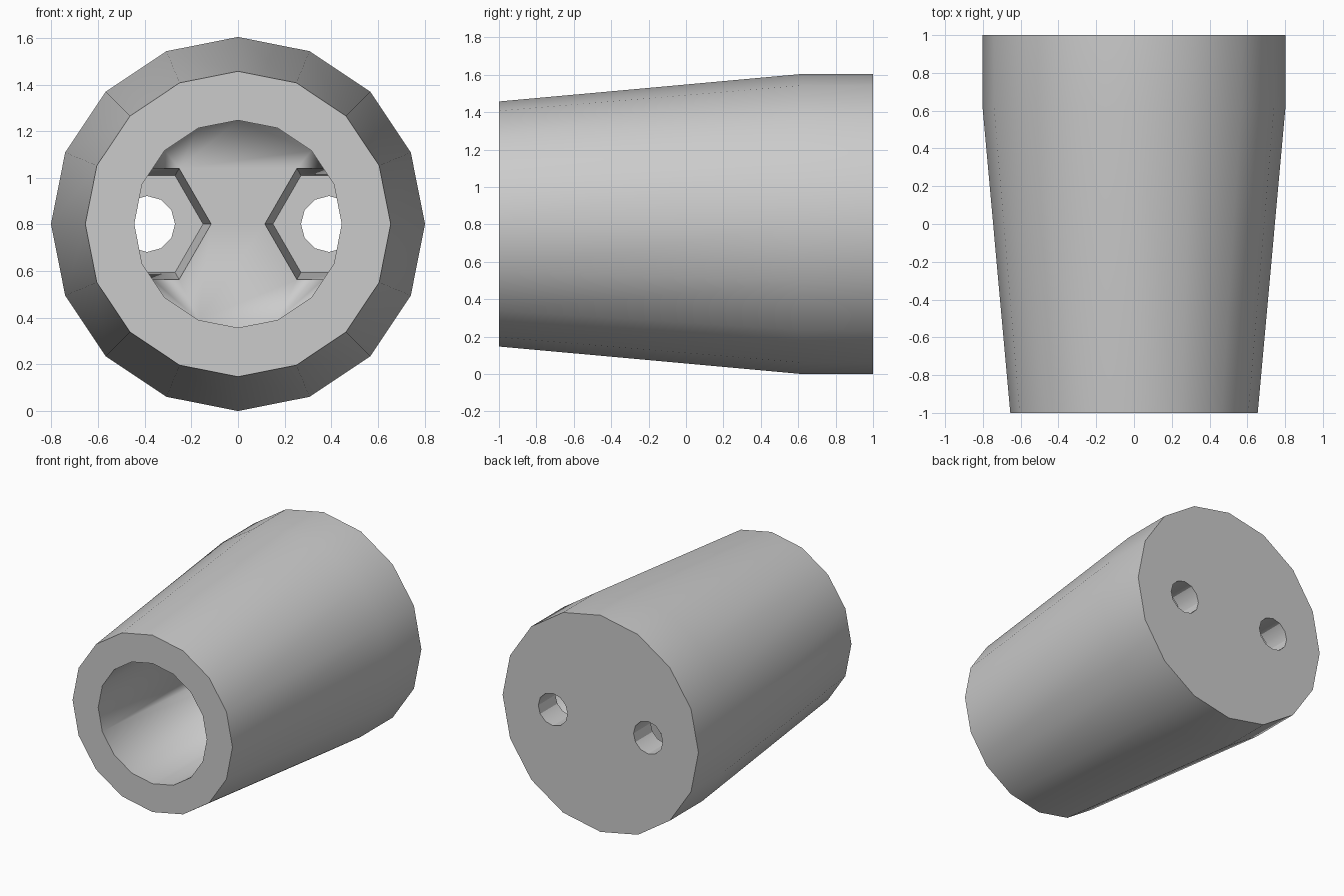
import bpy, bmesh, math

AXIS_Z = 0.802
FLOOR_Y, POCKET_Y = 0.6, 0.8

old = bpy.data.objects.get("Cube")
if old:
    bpy.data.objects.remove(old, do_unlink=True)


def make_material(name, colour):
    mat = bpy.data.materials.new(name)
    mat.use_nodes = True
    mat.diffuse_color = colour
    mat.node_tree.nodes["Principled BSDF"].inputs["Base Color"].default_value = colour
    return mat


def lathe(name, profile, sides, x=0.0):
    """Turn a (radius, y) profile around the y axis and cap both ends."""
    bm = bmesh.new()
    rings = []
    for radius, y in profile:
        angles = [2 * math.pi * i / sides for i in range(sides)]
        rings.append([bm.verts.new((x + radius * math.cos(a), y,
                                    AXIS_Z + radius * math.sin(a))) for a in angles])
    for a, b in zip(rings, rings[1:]):
        for i in range(sides):
            j = (i + 1) % sides
            bm.faces.new((a[i], a[j], b[j], b[i]))
    bm.faces.new(rings[0])
    bm.faces.new(rings[-1])
    bmesh.ops.recalc_face_normals(bm, faces=bm.faces)
    mesh = bpy.data.meshes.new(name)
    bm.to_mesh(mesh)
    bm.free()
    obj = bpy.data.objects.new(name, mesh)
    bpy.context.collection.objects.link(obj)
    return obj


# Tapered body with a blind bore open at the front
grey = make_material("plain grey", (0.6, 0.6, 0.6, 1))
BORE = 0.445
body = lathe("tapered_body", [(BORE, FLOOR_Y), (BORE, -1), (0.655, -1),
                              (AXIS_Z, 0.62), (AXIS_Z, 1)], 16)
body.data.materials.append(grey)

# Hexagonal pockets in the bore floor, with round holes through the back
cutters = []
for side in (-1, 1):
    x = 0.39 * side
    cutters.append(lathe("pocket_cutter", [(0.275, FLOOR_Y), (0.24, POCKET_Y)], 6, x))
    cutters.append(lathe("hole_cutter", [(0.12, POCKET_Y - 0.05), (0.12, 1.1)], 12, x))

bpy.context.view_layer.objects.active = body
for cutter in cutters:
    cutter.hide_render = True
    cut = body.modifiers.new(cutter.name, "BOOLEAN")
    cut.operation = "DIFFERENCE"
    cut.solver = "EXACT"
    cut.object = cutter
    bpy.ops.object.modifier_apply(modifier=cut.name)
    bpy.data.objects.remove(cutter, do_unlink=True)

# Smooth round walls with sharp rims; the bore runs softly into its floor
bm = bmesh.new()
bm.from_mesh(body.data)
for face in bm.faces:
    face.smooth = True
for edge in bm.edges:
    on_floor = all(abs(v.co.y - FLOOR_Y) < 0.001 and
                   math.hypot(v.co.x, v.co.z - AXIS_Z) > BORE * 0.97 for v in edge.verts)
    edge.smooth = on_floor or edge.calc_face_angle(0) < math.radians(30)
bm.to_mesh(body.data)
bm.free()
